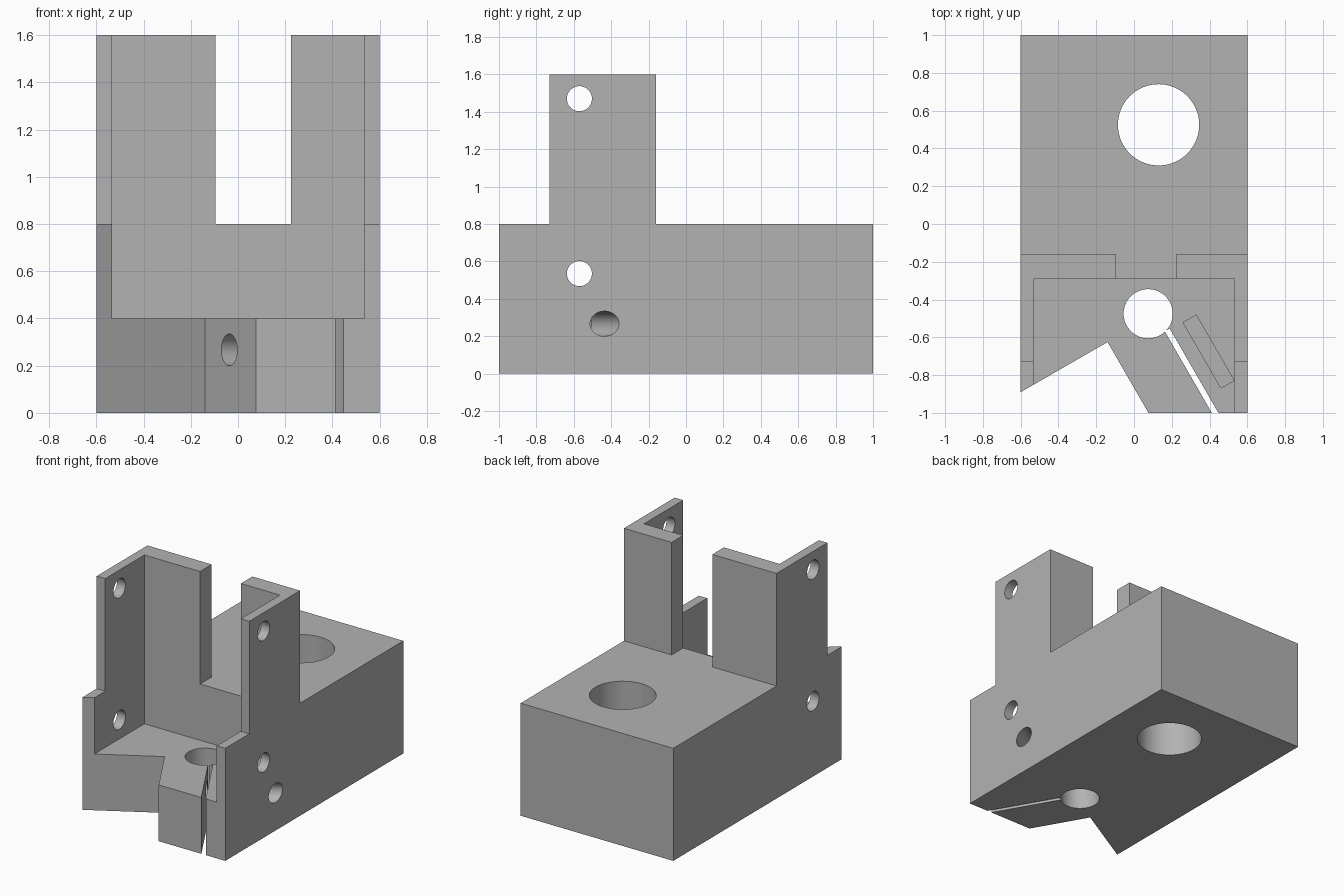
import bpy, bmesh, math
from mathutils import Vector, Matrix

cube = bpy.data.objects.get("Cube")
if cube:
    bpy.data.objects.remove(cube, do_unlink=True)

grey = bpy.data.materials.new("plain grey")
grey.use_nodes = True
grey.diffuse_color = (0.45, 0.45, 0.45, 1)
grey.node_tree.nodes["Principled BSDF"].inputs["Base Color"].default_value = grey.diffuse_color


def prism(name, points, sweep):
    """Solid made by sweeping a flat outline along a vector."""
    bm = bmesh.new()
    face = bm.faces.new([bm.verts.new(p) for p in points])
    moved = bmesh.ops.extrude_face_region(bm, geom=[face])["geom"]
    bmesh.ops.translate(bm, vec=sweep, verts=[g for g in moved if isinstance(g, bmesh.types.BMVert)])
    bmesh.ops.recalc_face_normals(bm, faces=bm.faces)
    mesh = bpy.data.meshes.new(name)
    bm.to_mesh(mesh)
    bm.free()
    mesh.materials.append(grey)
    obj = bpy.data.objects.new(name, mesh)
    bpy.context.collection.objects.link(obj)
    return obj


def upright(name, outline, z0, z1):
    return prism(name, [(x, y, z0) for x, y in outline], (0, 0, z1 - z0))


def box(name, x0, x1, y0, y1, z0, z1):
    return upright(name, [(x0, y0), (x1, y0), (x1, y1), (x0, y1)], z0, z1)


def rod(name, centre, axis, radius, length, sides=64):
    axis = Vector(axis).normalized()
    turn = axis.to_track_quat("Z", "Y")
    start = Vector(centre) - axis * length / 2
    ring = [2 * math.pi * i / sides for i in range(sides)]
    points = [start + turn @ Vector((radius * math.cos(a), radius * math.sin(a), 0)) for a in ring]
    return prism(name, points, axis * length)


def slanted_box(name, centre, angle, length, width, z0, z1):
    turn = Matrix.Rotation(angle, 2)
    corners = [(-length, -width), (length, -width), (length, width), (-length, width)]
    outline = [Vector(centre) + turn @ (Vector(c) / 2) for c in corners]
    return upright(name, outline, z0, z1)


# Block with raised tower, from its side profile
side = [(-1, 0), (1, 0), (1, 0.8), (-0.16, 0.8), (-0.16, 1.6), (-0.73, 1.6), (-0.73, 0.8), (-1, 0.8)]
body = prism("mounting_block", [(-0.6, y, z) for y, z in side], (1.2, 0, 0))

slant = math.radians(-60)
across = (math.cos(math.radians(30)), math.sin(math.radians(30)), 0)

cutters = [
    # Open front pocket and gap in the rear tower wall
    box("pocket_cutter", -0.533, 0.533, -1.3, -0.29, 0.4, 1.8),
    box("tower_gap_cutter", -0.095, 0.225, -0.5, 0, 0.8, 1.8),
    # Right-angled notch in the front
    upright("notch_cutter", [(-0.14, -0.625), (-1, -1.121), (-1, -1.2), (0.192, -1.2)], -0.2, 1.9),
    # Vertical bores
    rod("large_bore_cutter", (0.13, 0.525, 0.4), (0, 0, 1), 0.215, 1.4, 96),
    rod("clamp_bore_cutter", (0.075, -0.475, 0.2), (0, 0, 1), 0.13, 0.7),
    # Clamp slit, nut recess and slanted screw hole
    slanted_box("slit_cutter", (0.3255, -0.82), slant, 0.6, 0.03, -0.2, 0.6),
    slanted_box("nut_recess_cutter", (0.395, -0.675), slant, 0.4, 0.08, 0.133, 0.6),
    rod("screw_hole_cutter", (0.28, -0.62, 0.267), across, 0.067, 1.2),
]
# Cross holes through both side walls
for z in (0.535, 1.47):
    cutters.append(rod("cross_hole_cutter", (0, -0.57, z), (1, 0, 0), 0.067, 1.6))

bpy.ops.object.select_all(action="DESELECT")
body.select_set(True)
bpy.context.view_layer.objects.active = body
for cutter in cutters:
    cutter.hide_render = True
    cut = body.modifiers.new(cutter.name, "BOOLEAN")
    cut.operation, cut.solver, cut.object = "DIFFERENCE", "EXACT", cutter
    bpy.ops.object.modifier_apply(modifier=cut.name)
    bpy.data.objects.remove(cutter, do_unlink=True)

bpy.ops.object.shade_smooth_by_angle(angle=math.radians(30))
